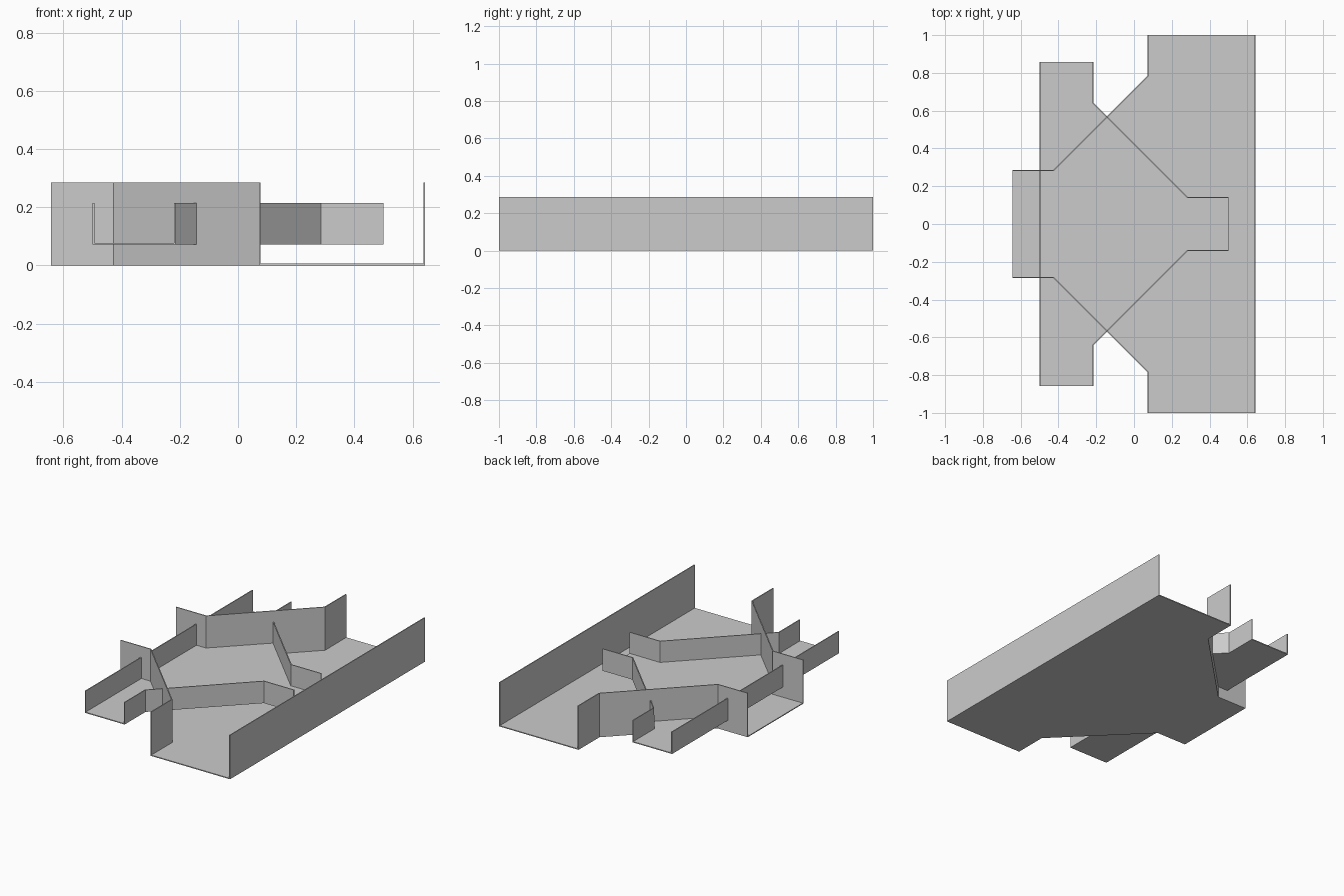
import bpy, bmesh

if "Cube" in bpy.data.objects:
    bpy.data.objects.remove(bpy.data.objects["Cube"])

U = 1 / 14          # layout module
THICK = 0.006       # sheet thickness


def tee_tray(name, half, z0, z1):
    """Sheet-metal tee: floor plus folded walls, open at the three mouths.
    half: upper outline from the back wall to the branch mouth (module units)."""
    outline = half + [(x, -y) for x, y in reversed(half)]
    area = sum(a[0] * b[1] - b[0] * a[1]
               for a, b in zip(outline, outline[1:] + outline[:1]))
    n = len(outline)
    h = len(half)
    mouths = {frozenset((0, 1)), frozenset((h - 1, h)), frozenset((n - 2, n - 1))}
    order = list(range(n)) if area > 0 else list(range(n))[::-1]

    bm = bmesh.new()
    low = [bm.verts.new((x * U, y * U, z0 * U)) for x, y in outline]
    high = [bm.verts.new((x * U, y * U, z1 * U)) for x, y in outline]
    bm.faces.new([low[i] for i in order])
    for a, b in zip(order, order[1:] + order[:1]):
        if frozenset((a, b)) not in mouths:
            bm.faces.new((low[b], low[a], high[a], high[b]))
    bmesh.ops.delete(bm, geom=[v for v in bm.verts if not v.link_faces],
                     context='VERTS')
    mesh = bpy.data.meshes.new(name)
    bm.to_mesh(mesh)
    bm.free()
    ob = bpy.data.objects.new(name, mesh)
    bpy.context.collection.objects.link(ob)

    # thickness grows inward from the outer skin
    mod = ob.modifiers.new("sheet_thickness", 'SOLIDIFY')
    mod.thickness = THICK
    mod.offset = 1
    mod.use_even_offset = True
    mod.use_quality_normals = True
    return ob


# Large outer tray, branch pointing to -x
tee_tray("large_tee_tray",
         [(9, 14), (1, 14), (1, 11), (-6, 4), (-9, 4)], 0, 4)

# Small tray crossing inside it, branch pointing to +x
tee_tray("small_tee_tray",
         [(-7, 12), (-3, 12), (-3, 9), (4, 2), (7, 2)], 1, 3)
